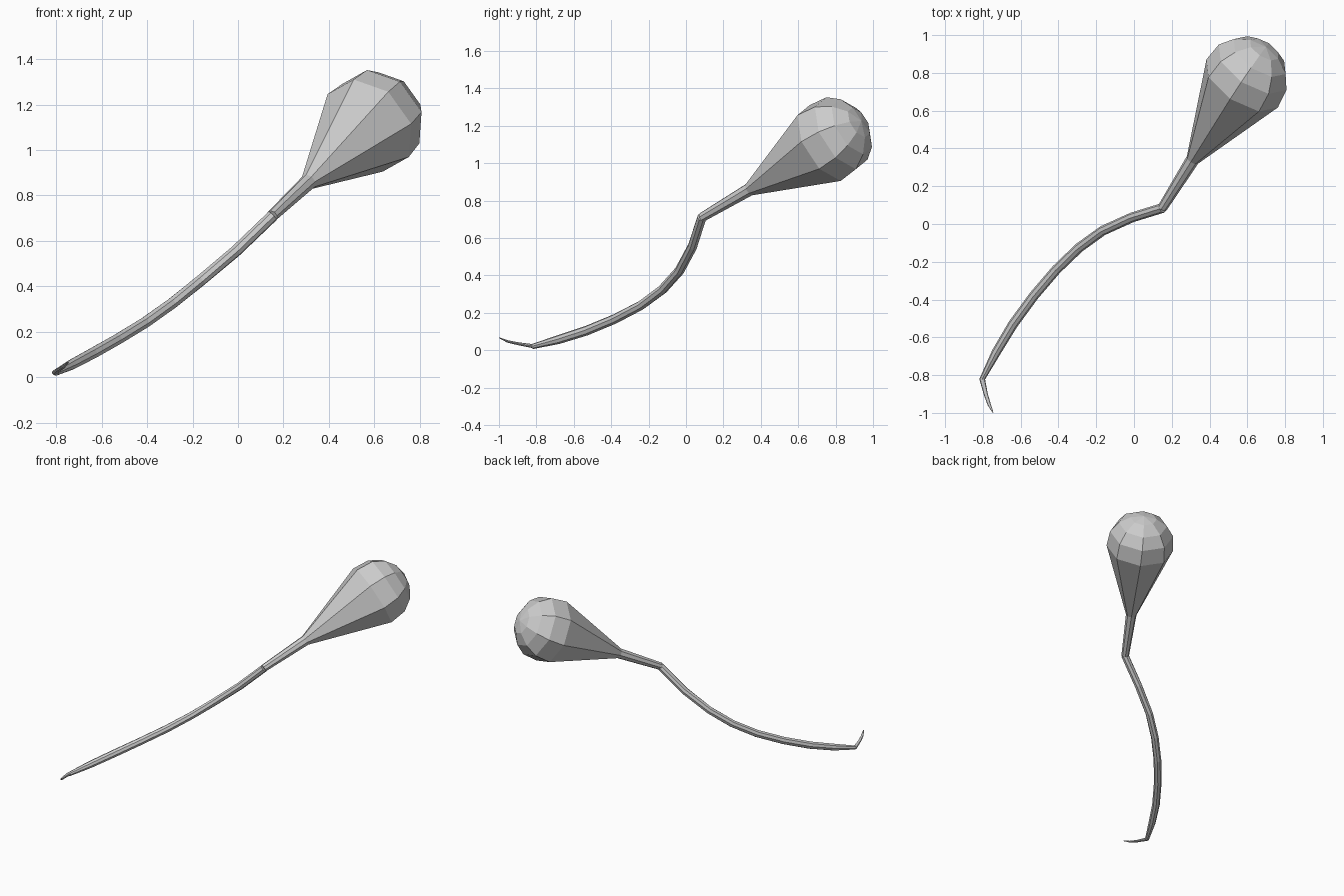
import bpy, bmesh, math
from mathutils import Vector

if "Cube" in bpy.data.objects:
    bpy.data.objects.remove(bpy.data.objects["Cube"])

SIDES = 8


def tube(name, points, radii, ref, squash=1.0):
    """Low-poly tube through the points; a zero radius closes to a pole."""
    pts = [Vector(p) for p in points]
    ref = Vector(ref)
    bm = bmesh.new()
    rings = []
    for i, (p, r) in enumerate(zip(pts, radii)):
        t = (pts[min(i + 1, len(pts) - 1)] - pts[max(i - 1, 0)]).normalized()
        u = (ref - t * ref.dot(t)).normalized()
        w = t.cross(u)
        if r == 0:
            rings.append([bm.verts.new(p)] * SIDES)
            continue
        angles = [2 * math.pi * k / SIDES for k in range(SIDES)]
        rings.append([bm.verts.new(p + r * (u * math.cos(a) * squash + w * math.sin(a)))
                      for a in angles])
    for a, b in zip(rings, rings[1:]):
        for k in range(SIDES):
            n = (k + 1) % SIDES
            quad = list(dict.fromkeys((a[k], a[n], b[n], b[k])))
            bm.faces.new(quad)
    for ring, r in ((rings[0], radii[0]), (rings[-1], radii[-1])):
        if r:
            bm.faces.new(ring)
    bmesh.ops.recalc_face_normals(bm, faces=bm.faces)
    mesh = bpy.data.meshes.new(name)
    bm.to_mesh(mesh)
    bm.free()
    obj = bpy.data.objects.new(name, mesh)
    bpy.context.collection.objects.link(obj)
    return obj


# Curved stem
tube("stem",
     [(-0.803, -0.82, 0.02), (-0.73, -0.68, 0.057), (-0.64, -0.53, 0.105),
      (-0.53, -0.38, 0.167), (-0.41, -0.24, 0.24), (-0.29, -0.125, 0.325),
      (-0.165, -0.035, 0.425), (-0.01, 0.035, 0.555), (0.152, 0.085, 0.71)],
     [0.014, 0.024, 0.026, 0.026, 0.026, 0.026, 0.026, 0.026, 0.026], (0, 0, 1))

# Thin, flattened tip bent back at the foot of the stem
tube("stem_tip",
     [(-0.805, -0.815, 0.021), (-0.785, -0.90, 0.035), (-0.767, -0.955, 0.047),
      (-0.747, -0.998, 0.066)],
     [0.015, 0.011, 0.009, 0.003], (0, 0, 1), 0.7)

# Straight neck flaring into a faceted bulb with a domed end
joint, neck = Vector((0.15, 0.085, 0.71)), Vector((0.31, 0.34, 0.86))
centre, R = Vector((0.585, 0.763, 1.119)), 0.234
axis = (centre - neck).normalized()
profile = [(joint, 0.026), (neck, 0.036), (centre - axis * 0.025, 0.228)]
for k in range(1, 5):
    a = math.radians(22.5 * k)
    profile.append((centre + axis * R * math.sin(a), R * math.cos(a) if k < 4 else 0))
tube("bulb", [p for p, r in profile], [r for p, r in profile], (-0.783, 0.143, 0.609))
